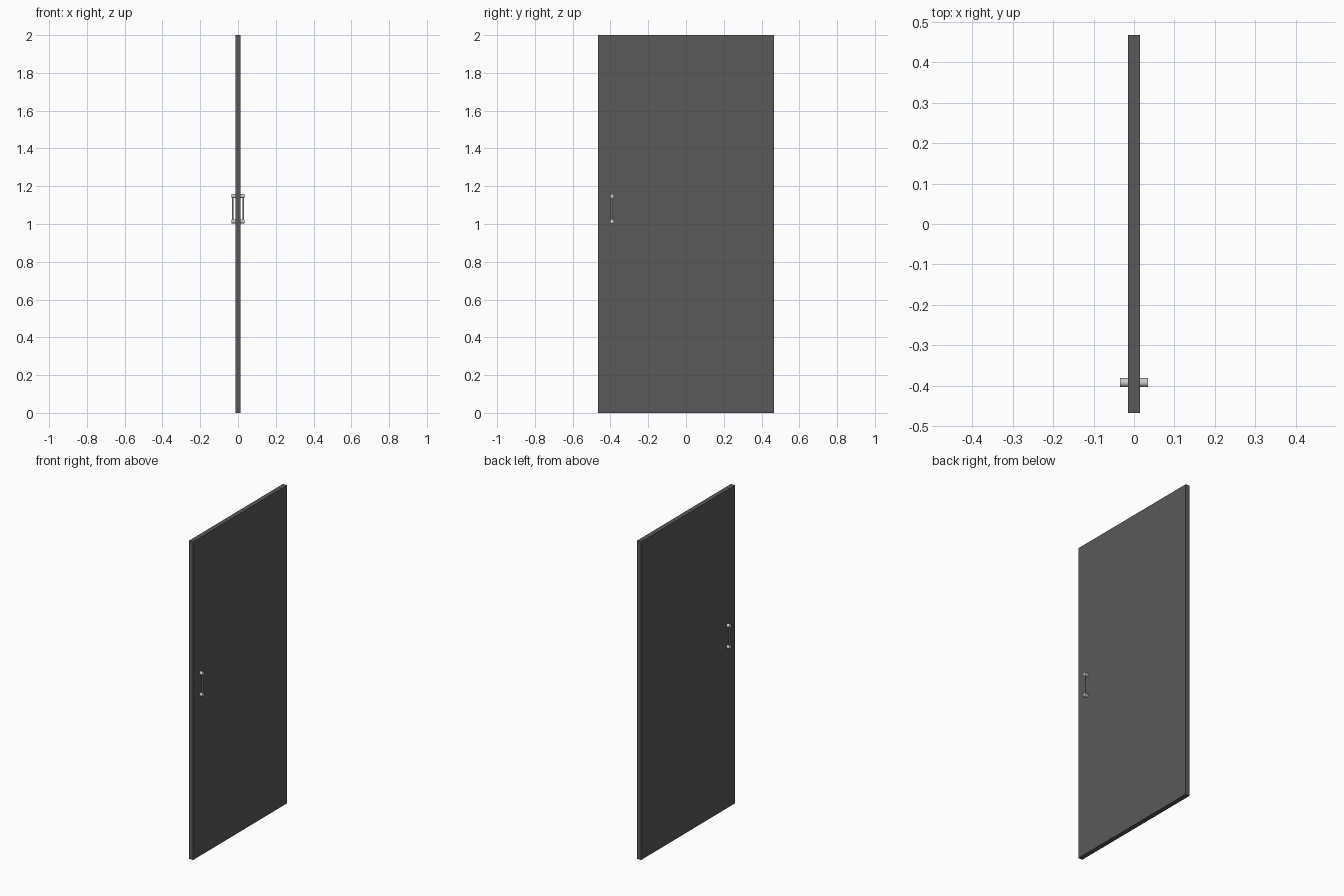
import bpy
from math import pi, radians

if "Cube" in bpy.data.objects:
    bpy.data.objects.remove(bpy.data.objects["Cube"])

HANDLE_Y = -0.392
POST_Z = (1.014, 1.148)
DOOR_HALF = 0.0145
HANDLE_REACH = 0.034


def cylinder(name, radius, depth, location, rotation=(0, 0, 0)):
    bpy.ops.mesh.primitive_cylinder_add(vertices=32, radius=radius, depth=depth,
                                        location=location, rotation=rotation)
    obj = bpy.context.object
    obj.name = name
    bpy.ops.object.shade_smooth_by_angle(angle=radians(40))
    return obj


# Door panel
bpy.ops.mesh.primitive_cube_add(size=1, location=(0, 0, 1))
door = bpy.context.object
door.name = "door_panel"
door.scale = (2 * DOOR_HALF, 0.934, 2)
dark = bpy.data.materials.new("dark_grey")
dark.diffuse_color = (0.1, 0.1, 0.1, 1)
dark.use_nodes = True
dark.node_tree.nodes["Principled BSDF"].inputs["Base Color"].default_value = dark.diffuse_color
door.data.materials.append(dark)

# Pull handle on each face: two round posts joined by a thin bar
for side, label in ((1, "right"), (-1, "left")):
    inner = DOOR_HALF - 0.002
    for z, level in zip(POST_Z, ("lower", "upper")):
        cylinder(f"{label}_{level}_handle_post", 0.011, HANDLE_REACH - inner,
                 (side * (HANDLE_REACH + inner) / 2, HANDLE_Y, z), (0, pi / 2, 0))
    cylinder(f"{label}_handle_bar", 0.004, POST_Z[1] - POST_Z[0],
             (side * (HANDLE_REACH - 0.005), HANDLE_Y, sum(POST_Z) / 2))
